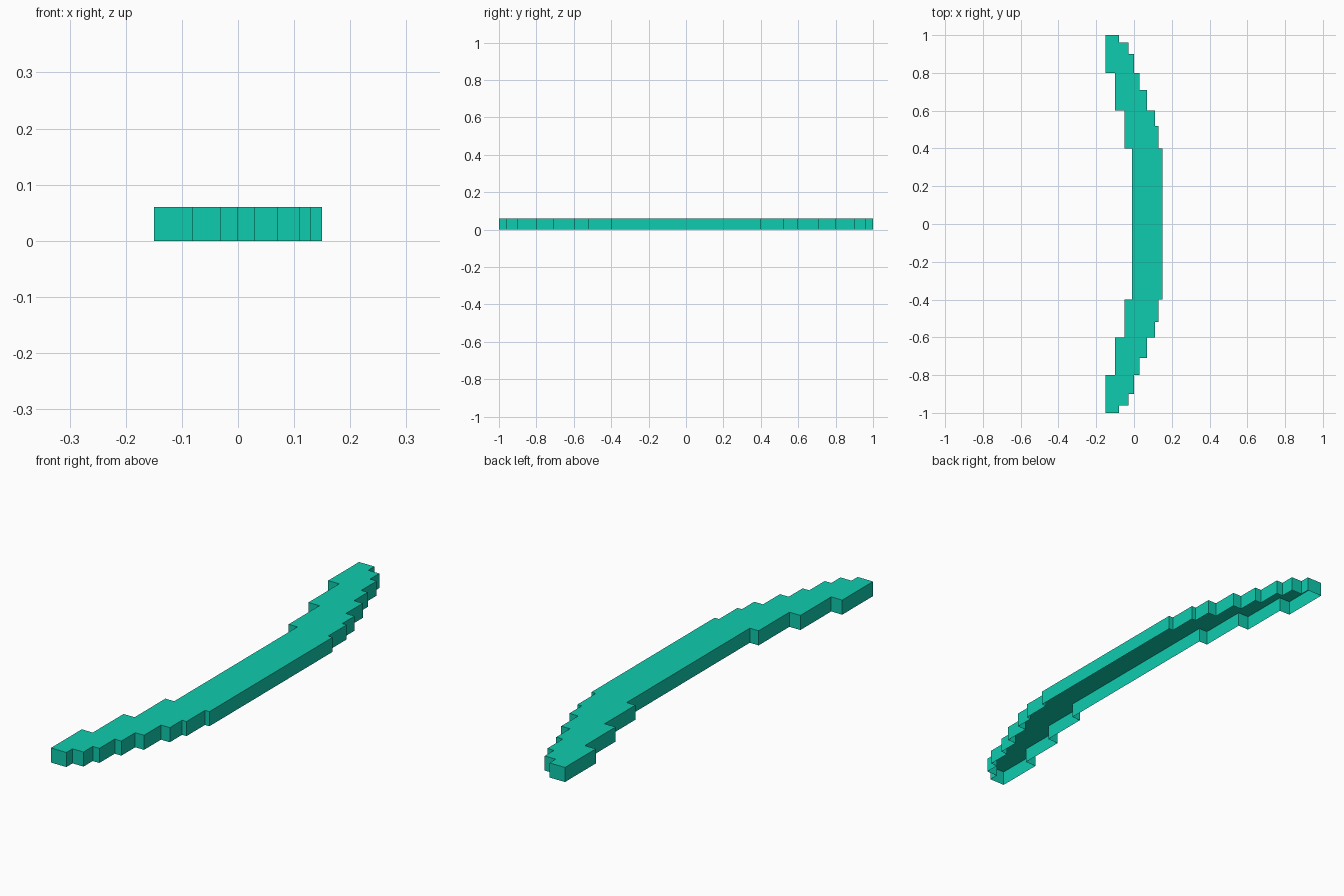
import bpy, bmesh

if "Cube" in bpy.data.objects:
    bpy.data.objects.remove(bpy.data.objects["Cube"])

HEIGHT = 0.06

# One flat colour
teal = bpy.data.materials.new("teal green")
teal.diffuse_color = (0.0045, 0.60, 0.42, 1.0)
teal.use_nodes = True
teal.node_tree.nodes["Principled BSDF"].inputs["Base Color"].default_value = teal.diffuse_color

# Steps from the tip towards the middle: (x, y where the step ends)
OUTER = [(-0.08, 0.96), (-0.03, 0.90), (0.0, 0.80), (0.03, 0.71),
         (0.07, 0.60), (0.11, 0.52), (0.13, 0.40), (0.15, None)]
INNER = [(-0.15, 0.80), (-0.10, 0.60), (-0.05, 0.40), (-0.01, None)]


def stair(steps):
    """Corner points of a stepped edge from the +y tip to the -y tip."""
    half, y = [], 1.0
    for x, end in steps:
        half.append((x, y))
        if end is not None:
            half.append((x, end))
            y = end
    return half + [(x, -y) for x, y in reversed(half)]


# Stepped arc: top face with side walls, open underneath
outline = stair(INNER) + stair(OUTER)[::-1]
bm = bmesh.new()
top = [bm.verts.new((x, y, HEIGHT)) for x, y in outline]
low = [bm.verts.new((x, y, 0)) for x, y in outline]
cap = bm.faces.new(top)
n = len(outline)
for i in range(n):
    j = (i + 1) % n
    bm.faces.new((top[j], top[i], low[i], low[j]))
bm.normal_update()
if cap.normal.z < 0:
    bmesh.ops.reverse_faces(bm, faces=bm.faces[:])
bmesh.ops.triangulate(bm, faces=[cap])

mesh = bpy.data.meshes.new("stepped_arc")
bm.to_mesh(mesh)
bm.free()
mesh.materials.append(teal)
arc = bpy.data.objects.new("stepped_arc", mesh)
bpy.context.collection.objects.link(arc)
